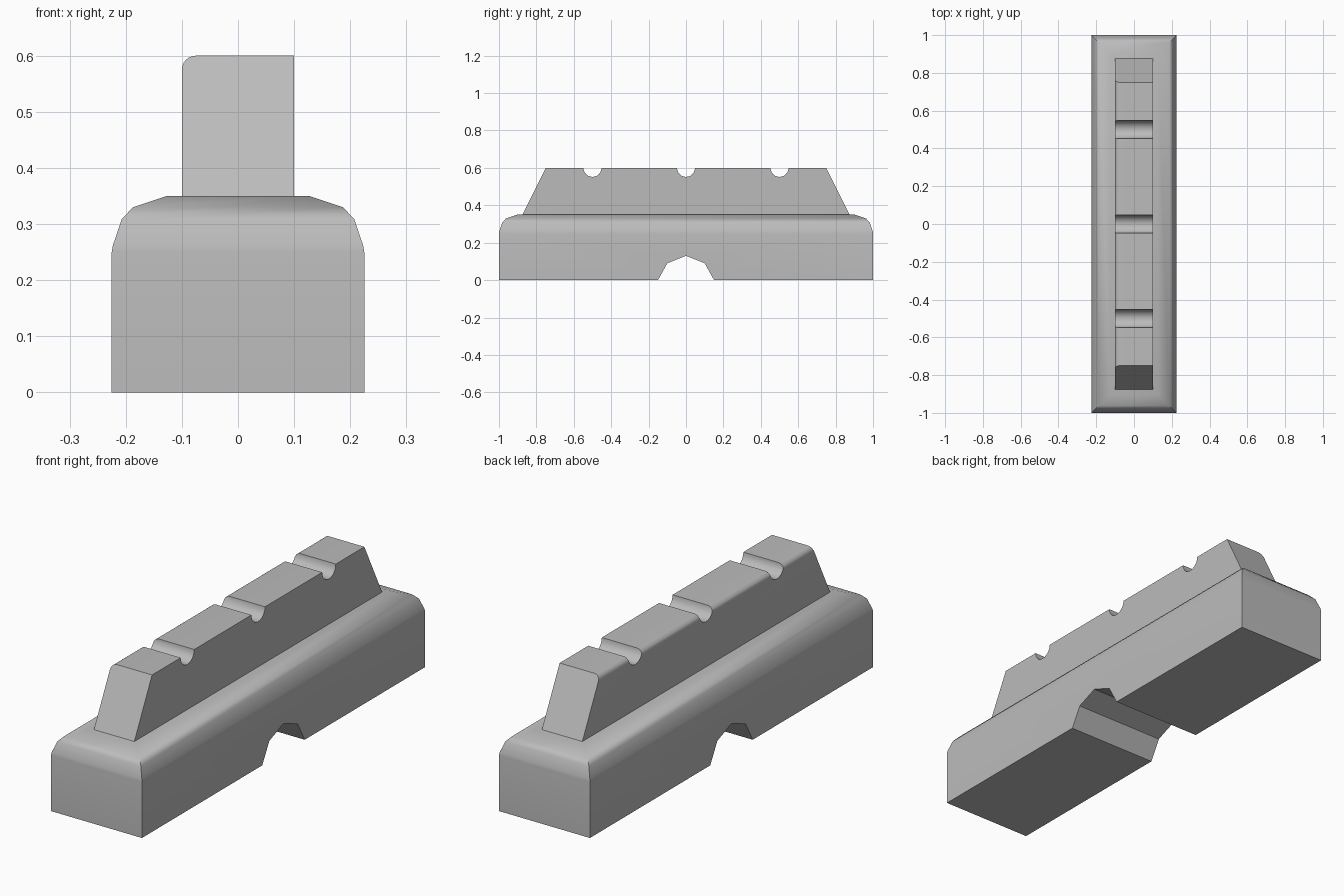
import bpy, bmesh, math

cube = bpy.data.objects.get("Cube")
if cube:
    bpy.data.objects.remove(cube, do_unlink=True)

grey = bpy.data.materials.new("plain grey")
grey.use_nodes = True
GREY = (0.5, 0.5, 0.5, 1)
grey.diffuse_color = GREY
grey.node_tree.nodes["Principled BSDF"].inputs["Base Color"].default_value = GREY


def loft(name, rings):
    """Skin a closed solid over a list of equal-length point rings."""
    bm = bmesh.new()
    loops = [[bm.verts.new(p) for p in ring] for ring in rings]
    for a, b in zip(loops, loops[1:]):
        for i in range(len(a)):
            j = (i + 1) % len(a)
            bm.faces.new((a[i], a[j], b[j], b[i]))
    bm.faces.new(loops[0])
    bm.faces.new(loops[-1])
    bmesh.ops.recalc_face_normals(bm, faces=bm.faces)
    mesh = bpy.data.meshes.new(name)
    bm.to_mesh(mesh)
    bm.free()
    mesh.materials.append(grey)
    obj = bpy.data.objects.new(name, mesh)
    bpy.context.collection.objects.link(obj)
    return obj


def across(name, profile, half=0.5):
    """Extrude a (y, z) profile along x."""
    return loft(name, [[(x, y, z) for y, z in profile] for x in (-half, half)])


def select(obj):
    bpy.ops.object.select_all(action='DESELECT')
    obj.select_set(True)
    bpy.context.view_layer.objects.active = obj


def cut(obj, cutter):
    select(obj)
    mod = obj.modifiers.new("cut", 'BOOLEAN')
    mod.operation = 'DIFFERENCE'
    mod.solver = 'EXACT'
    mod.object = cutter
    bpy.ops.object.modifier_apply(modifier=mod.name)
    bpy.data.objects.remove(cutter, do_unlink=True)


# Base block with a rounded shoulder: (inset, height) per ring
shoulder = [(0, 0), (0, 0.25), (0.002, 0.262), (0.018, 0.309),
            (0.038, 0.33), (0.098, 0.35)]
base = loft("base_block", [
    [(sx * (0.225 - d), sy * (1 - d), z)
     for sx, sy in ((-1, -1), (1, -1), (1, 1), (-1, 1))] for d, z in shoulder])

# Faceted channel under the middle of the base
cut(base, across("channel_cutter", [(-0.2, -0.09), (-0.1, 0.09), (0, 0.13),
                                    (0.1, 0.09), (0.2, -0.09)]))

# Upper ridge: sloped ends, one long top edge rounded
R, W, TOP, FOOT = 0.025, 0.1, 0.6, 0.345
section = [(-W, FOOT), (W, FOOT), (W, TOP)]
for i in range(7):
    a = math.pi / 2 * (1 + i / 6)
    section.append((R - W + R * math.cos(a), TOP - R + R * math.sin(a)))
ridge = loft("notched_ridge", [
    [(x, s * (0.75 + (TOP - z) / 2), z) for x, z in section] for s in (-1, 1)])

# Three round notches across the ridge
for y in (-0.5, 0, 0.5):
    circle = [(y + 0.048 * math.cos(a), TOP + 0.048 * math.sin(a))
              for a in (math.tau * k / 24 for k in range(24))]
    cut(ridge, across("notch_cutter", circle))

for obj in (base, ridge):
    select(obj)
    bpy.ops.object.shade_smooth_by_angle(angle=math.radians(32))
